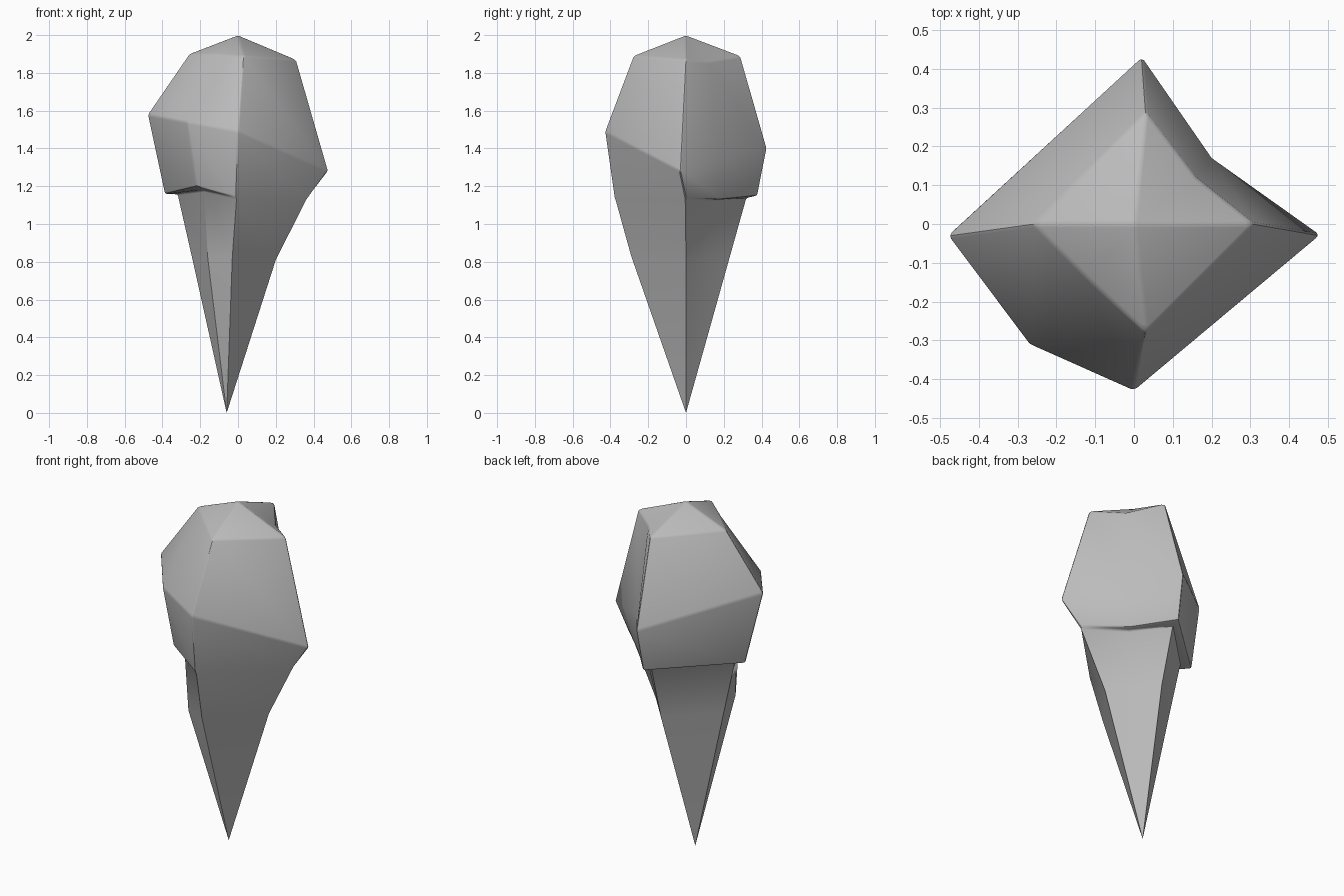
import bpy
import bmesh
import math

default_cube = bpy.data.objects.get("Cube")
if default_cube:
    bpy.data.objects.remove(default_cube, do_unlink=True)


def make_material(name, value):
    material = bpy.data.materials.new(name)
    material.use_nodes = True
    color = (value, value, value, 1)
    material.diffuse_color = color
    material.node_tree.nodes["Principled BSDF"].inputs["Base Color"].default_value = color
    return material


# Cross-sections of the stone: -x side, front -x corner, front, +x side, back +x corner, back
crown = [(-.26, 0, 1.9), (-.12, -.14, 1.9), (.03, -.28, 1.89),
         (.31, 0, 1.87), (.16, .12, 1.86), (.03, .29, 1.89)]
shoulder = [(-.48, -.03, 1.58), (-.27, -.31, 1.54), (0, -.43, 1.49),
            (.48, -.03, 1.28), (.2, .17, 1.34), (.02, .43, 1.4)]
overhang = [(-.39, .01, 1.16), (-.22, -.28, 1.2), (-.01, -.38, 1.14),
            (.37, 0, 1.14), (.18, .18, 1.13), (.01, .38, 1.15)]
neck = [(-.32, 0, 1.16), (-.18, -.24, 1.18), (-.01, -.38, 1.14),
        (.37, 0, 1.14), (.16, .15, 1.13), (0, .32, 1.14)]
shaft = [(-.245, 0, .83), (-.16, -.23, .82), (-.03, -.29, .83),
         (.2, 0, .81), (.1, .11, .82), (0, .23, .82)]


def bridge(mesh, upper, lower):
    """Join two closed rings with a band of faces."""
    count = len(upper)
    for i in range(count):
        j = (i + 1) % count
        mesh.faces.new((upper[i], lower[i], lower[j], upper[j]))


def fan(mesh, ring, point):
    """Close a ring to a single point."""
    apex = mesh.verts.new(point)
    for i in range(len(ring)):
        mesh.faces.new((ring[i], ring[(i + 1) % len(ring)], apex))
    return apex


# Stone body with an overhanging head and a tapering shaft
bm = bmesh.new()
rings = [[bm.verts.new(p) for p in section]
         for section in (crown, shoulder, overhang, neck, shaft)]
for upper, lower in zip(rings, rings[1:]):
    bridge(bm, upper, lower)
fan(bm, rings[0], (0, 0, 2))
fan(bm, rings[-1], (-.06, 0, 0))
bmesh.ops.remove_doubles(bm, verts=bm.verts, dist=.001)
bmesh.ops.recalc_face_normals(bm, faces=bm.faces)

# Slightly worn edges on the head
worn = [e for e in bm.edges
        if min(v.co.z for v in e.verts) > 1.1
        and e.is_manifold and e.calc_face_angle(0) > math.radians(20)
        and e.calc_length() > .1]
bmesh.ops.bevel(bm, geom=worn, offset=.01, offset_type='OFFSET', segments=2,
                profile=.5, affect='EDGES', clamp_overlap=True)

mesh = bpy.data.meshes.new("pointed_stone")
bm.to_mesh(mesh)
bm.free()
mesh.materials.append(make_material("stone_grey", .5))
stone = bpy.data.objects.new("pointed_stone", mesh)
bpy.context.collection.objects.link(stone)

# Smooth the worn edges and keep the facets crisp
bpy.ops.object.select_all(action='DESELECT')
stone.select_set(True)
bpy.context.view_layer.objects.active = stone
bpy.ops.object.shade_smooth_by_angle(angle=math.radians(30))
